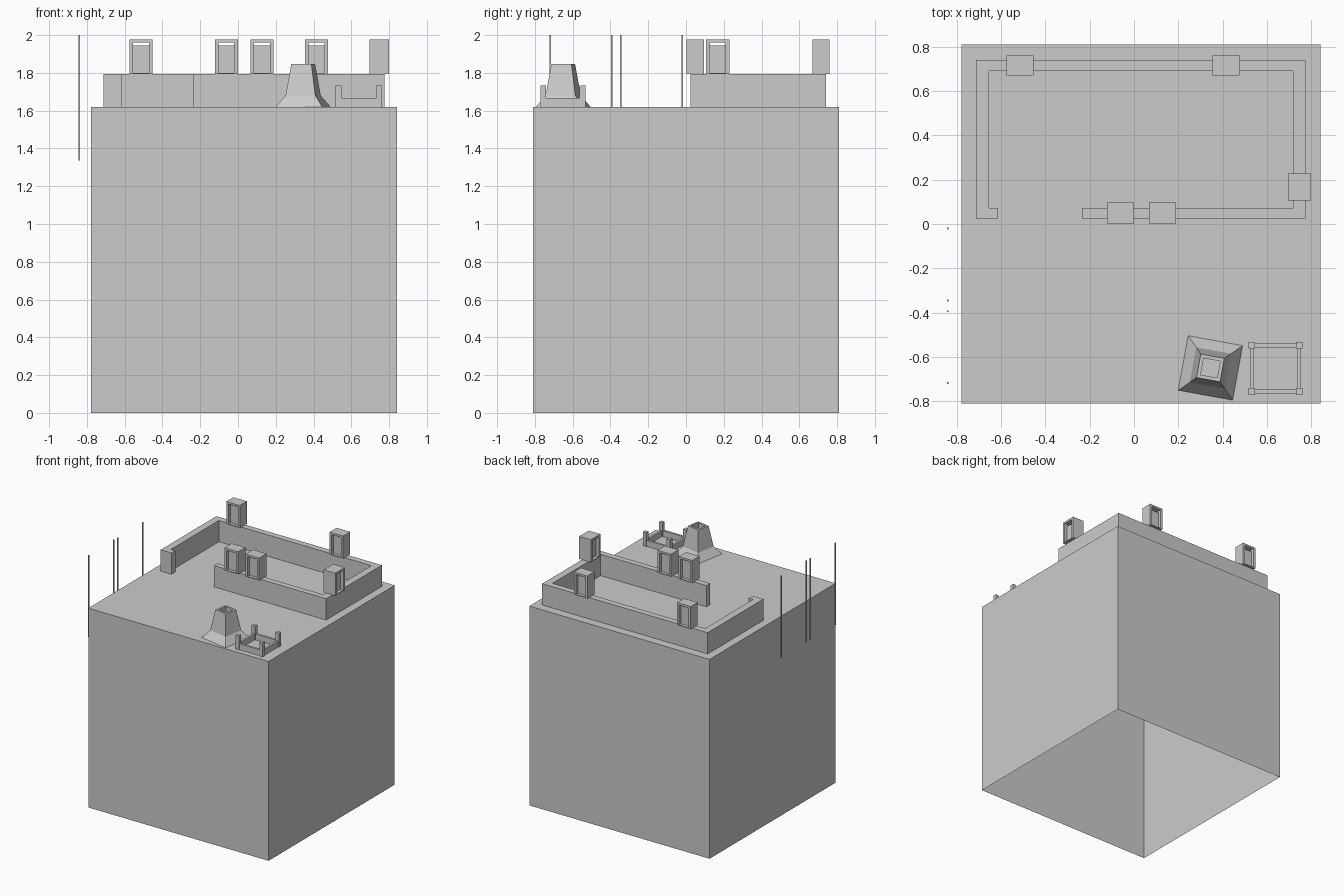
import bpy, bmesh, math
from mathutils import Matrix

if "Cube" in bpy.data.objects:
    bpy.data.objects.remove(bpy.data.objects["Cube"])

ROOF = 1.62
WALL_TOP = 1.793


def make(name, verts, faces, matrix=None):
    me = bpy.data.meshes.new(name)
    me.from_pydata(verts, [], faces)
    bm = bmesh.new()
    bm.from_mesh(me)
    bmesh.ops.recalc_face_normals(bm, faces=bm.faces)
    bm.to_mesh(me)
    bm.free()
    ob = bpy.data.objects.new(name, me)
    bpy.context.collection.objects.link(ob)
    if matrix is not None:
        ob.matrix_world = matrix
    return ob


def prism(name, outline, z0, z1, bottom=True, matrix=None):
    n = len(outline)
    verts = [(x, y, z) for z in (z0, z1) for x, y in outline]
    faces = [(i, (i + 1) % n, n + (i + 1) % n, n + i) for i in range(n)]
    faces.append(tuple(range(n, 2 * n)))
    if bottom:
        faces.append(tuple(reversed(range(n))))
    return make(name, verts, faces, matrix)


def rect(x0, x1, y0, y1):
    return [(x0, y0), (x1, y0), (x1, y1), (x0, y1)]


def loft(name, rings, closed=False, cap_end=False, matrix=None):
    """Join four-sided rings; closed links the last ring to the first."""
    verts = [v for r in rings for v in r]
    m = len(rings)
    faces = []
    for k in range(m if closed else m - 1):
        a, b = 4 * k, 4 * ((k + 1) % m)
        faces += [(a + i, a + (i + 1) % 4, b + (i + 1) % 4, b + i) for i in range(4)]
    if cap_end:
        faces.append(tuple(range(4 * m - 4, 4 * m)))
    return make(name, verts, faces, matrix)


# main building block, open underneath
prism("building_block", rect(-0.779, 0.842, -0.81, 0.81), 0, ROOF, bottom=False)

# roof wall with a gap at the front left
prism("roof_wall", [
    (-0.235, 0.025), (0.775, 0.025), (0.775, 0.74), (-0.713, 0.74),
    (-0.713, 0.025), (-0.615, 0.025), (-0.615, 0.073), (-0.655, 0.073),
    (-0.655, 0.69), (0.717, 0.69), (0.717, 0.073), (-0.235, 0.073)], ROOF, WALL_TOP)


# lantern boxes: open case with a recessed panel, gap above the panel
def wall_box(i, x, y, depth, turn):
    M = Matrix.Translation((x, y, WALL_TOP)) @ Matrix.Rotation(turn, 4, 'Z')

    def ring(w, z0, z1, yy):
        return [(-w, yy, z0), (w, yy, z0), (w, yy, z1), (-w, yy, z1)]
    d = depth / 2
    loft(f"wall_box_case_{i}", [ring(0.061, 0, 0.183, -d), ring(0.061, 0, 0.183, d),
                                ring(0.042, 0.006, 0.167, d), ring(0.042, 0.006, 0.167, -d)],
         closed=True, matrix=M)
    prism(f"wall_box_panel_{i}", rect(-0.042, 0.042, -d + 0.025, d - 0.025), 0.006, 0.152, matrix=M)


for i, (x, y, depth, turn) in enumerate([
        (-0.514, 0.716, 0.09, 0), (0.415, 0.716, 0.09, 0), (-0.062, 0.049, 0.094, 0),
        (0.128, 0.049, 0.094, 0), (0.748, 0.168, 0.104, math.pi / 2)]):
    wall_box(i, x, y, depth, turn)

# flared chimney with a square hole in the top
levels = [(0.125, 0), (0.08, 0.06), (0.054, 0.228), (0.038, 0.228), (0.038, 0.19)]
loft("chimney", [[(-h, -h, z), (h, -h, z), (h, h, z), (-h, h, z)] for h, z in levels],
     cap_end=True,
     matrix=Matrix.Translation((0.345, -0.65, ROOF)) @ Matrix.Rotation(math.radians(-10.3), 4, 'Z'))

# low square frame with corner posts
cx, cy, hx, hy, p, t = 0.639, -0.652, 0.107, 0.104, 0.015, 0.009
for sx in (-1, 1):
    for sy in (-1, 1):
        px, py = cx + sx * hx, cy + sy * hy
        prism(f"frame_post_{sx}_{sy}", rect(px - p, px + p, py - p, py + p), ROOF, 1.733)
for s in (-1, 1):
    y, x = cy + s * hy, cx + s * hx
    prism(f"frame_rail_x_{s}", rect(cx - hx + p, cx + hx - p, y - t, y + t), ROOF, 1.668)
    prism(f"frame_rail_y_{s}", rect(x - t, x + t, cy - hy + p, cy + hy - p), ROOF, 1.668)

# thin poles along the left side
for i, y in enumerate((-0.718, -0.394, -0.345, -0.02)):
    prism(f"side_pole_{i}", rect(-0.845, -0.837, y - 0.004, y + 0.004), 1.335, 2.0)
